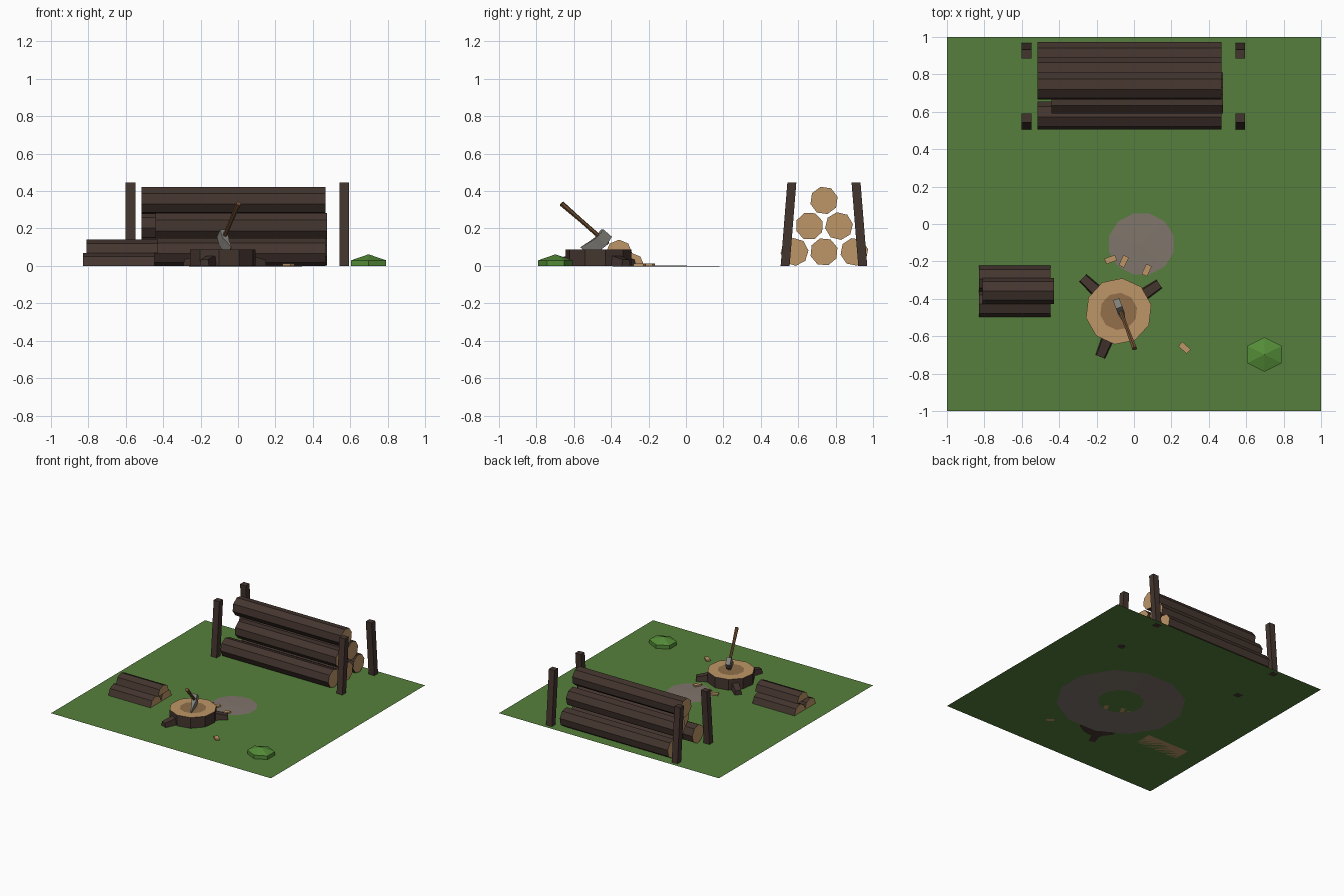
import bpy, bmesh, math
from mathutils import Vector, Matrix

if "Cube" in bpy.data.objects:
    bpy.data.objects.remove(bpy.data.objects["Cube"])


def material(name, r, g, b):
    m = bpy.data.materials.new(name)
    m.diffuse_color = [((c / 255 + 0.055) / 1.055) ** 2.4 for c in (r, g, b)] + [1]
    m.use_nodes = True
    m.node_tree.nodes["Principled BSDF"].inputs["Base Color"].default_value = m.diffuse_color
    return m


GRASS = material("grass green", 86, 127, 60)
BUSH = material("bush green", 84, 140, 56)
BARK = material("bark brown", 68, 53, 47)
WOOD = material("cut wood tan", 190, 150, 103)
WORN = material("worn wood", 146, 112, 74)
DIRT = material("dirt grey", 128, 117, 108)
STEEL = material("steel grey", 128, 126, 120)
HANDLE = material("handle brown", 116, 82, 52)


def finish(name, bm, *mats):
    bmesh.ops.recalc_face_normals(bm, faces=bm.faces)
    me = bpy.data.meshes.new(name)
    bm.to_mesh(me)
    bm.free()
    for m in mats:
        me.materials.append(m)
    ob = bpy.data.objects.new(name, me)
    bpy.context.collection.objects.link(ob)
    return ob


def loft(name, rings, mats, rule=None, caps=True):
    """Skin matching rings of points; rule(face) picks the material slot."""
    bm = bmesh.new()
    loops = [[bm.verts.new(p) for p in ring] for ring in rings]
    n = len(loops[0])
    for a, b in zip(loops, loops[1:]):
        for i in range(n):
            j = (i + 1) % n
            bm.faces.new((a[i], a[j], b[j], b[i]))
    if caps:
        bm.faces.new(loops[0])
        bm.faces.new(loops[-1])
    bm.normal_update()
    if rule:
        for f in bm.faces:
            f.material_index = rule(f)
    return finish(name, bm, *mats)


def circle(cx, cy, z, rx, ry, n, turn=0.0):
    return [(cx + rx * math.cos(turn + 2 * math.pi * i / n),
             cy + ry * math.sin(turn + 2 * math.pi * i / n), z) for i in range(n)]


def rect(x0, x1, y0, y1, z):
    return [(x0, y0, z), (x1, y0, z), (x1, y1, z), (x0, y1, z)]


def cone_top(name, rings, apex, mat):
    """Open stack of rings closed by a fan at the apex."""
    bm = bmesh.new()
    loops = [[bm.verts.new(p) for p in r] for r in rings]
    tip = bm.verts.new(apex)
    n = len(loops[0])
    for i in range(n):
        j = (i + 1) % n
        for a, b in zip(loops, loops[1:]):
            bm.faces.new((a[i], a[j], b[j], b[i]))
        bm.faces.new((loops[-1][i], loops[-1][j], tip))
    return finish(name, bm, mat)


# Ground and low dirt mound that dips under the grass at its rim
bm = bmesh.new()
bm.faces.new([bm.verts.new(p) for p in rect(-1, 1, -1, 1, 0)])
finish("ground", bm, GRASS)
cone_top("dirt_patch", [circle(0.04, -0.107, -0.0045, 0.5, 0.47, 12, math.pi / 12)],
         (0.04, -0.107, 0.0025), DIRT)

# Stacked round logs: y, z, left end, right end, turn
LOGS = [(0.580, 0.075, -0.515, 0.467, 0.1), (0.738, 0.075, -0.44, 0.477, 0.3),
        (0.900, 0.075, -0.515, 0.467, 0.2), (0.660, 0.213, -0.44, 0.477, 0.35),
        (0.818, 0.213, -0.515, 0.467, 0.15), (0.738, 0.350, -0.515, 0.467, 0.25)]
for y, z, x0, x1, turn in LOGS:
    rings = [[(x, p[0], p[1]) for p in circle(y, z, 0, 0.075, 0.075, 8, turn)]
             for x in (x0, x1)]
    loft("stacked_log", rings, (BARK, WOOD), lambda f: int(len(f.verts) == 8))

# Leaning rack posts
for x in (-0.575, 0.568):
    for y, lean in ((0.53, 0.036), (0.945, -0.036)):
        rings = [rect(x - 0.026, x + 0.026, y + d - 0.024, y + d + 0.024, z)
                 for d, z in ((0, -0.001), (lean, 0.447))]
        loft("rack_post", rings, (BARK,))

# Split half logs, flat side down
for y, z, x0, x1 in ((-0.293, 0, -0.83, -0.447), (-0.428, 0, -0.83, -0.447),
                     (-0.358, 0.07, -0.81, -0.427)):
    arc = [(y + 0.07 * math.cos(i * math.pi / 4), z + 0.07 * math.sin(i * math.pi / 4))
           for i in range(5)]
    loft("split_log", [[(x, a, b) for a, b in arc] for x in (x0, x1)], (BARK, WOOD),
         lambda f: int(len(f.verts) == 5 or abs(f.normal.z) > 0.99))

# Chopping stump with a tan top and a worn middle
SX, SY = -0.082, -0.467
rings = [circle(SX, SY, z, r, r, 10, 0.2)
         for z, r in ((0, 0.178), (0.088, 0.178), (0.088, 0.1))]
loft("stump", rings, (BARK, WOOD, WORN),
     lambda f: 0 if f.calc_center_median().z < 0.08 else 2 if len(f.verts) > 4 else 1)

# Roots sloping away from the stump
for deg in (137, 34, 248):
    d = Vector((math.cos(math.radians(deg)), math.sin(math.radians(deg)), 0))
    s = Vector((-d.y, d.x, 0))
    rings = []
    for r, w, h in ((0.13, 0.034, 0.062), (0.262, 0.027, 0.034)):
        c = Vector((SX, SY, 0)) + d * r
        rings.append([c - s * w, c + s * w, c + s * w * 0.8 + Vector((0, 0, h)),
                      c - s * w * 0.8 + Vector((0, 0, h))])
    loft("root", rings, (BARK,))


# Axe: u runs up the handle, v runs toward the blade edge, t is thickness
def axe(u, v, t):
    y = -0.45 - 0.753 * u - 0.658 * v
    z = 0.14 + 0.658 * u - 0.753 * v
    return (-0.078 - 0.375 * (y + 0.45) + 0.936 * t, y + 0.35 * t, z)


HEAD = [(-0.043, 0.034, -0.026, 0.018), (0.012, 0.032, -0.034, 0.018),
        (0.04, 0.039, -0.03, 0.011), (0.106, 0.06, -0.055, 0.002)]
loft("axe_head", [[axe(a, v, t), axe(b, v, t), axe(b, v, -t), axe(a, v, -t)]
                  for v, a, b, t in HEAD], (STEEL,))
loft("axe_handle", [[axe(u, -0.004 + w * math.cos(k * math.pi / 3),
                         w * math.sin(k * math.pi / 3)) for k in range(6)]
                    for u, w in ((-0.038, 0.011), (0.15, 0.011), (0.29, 0.014))], (HANDLE,))

# Wood chips
for x, y, deg in ((-0.125, -0.19, 20), (-0.055, -0.2, 65), (0.068, -0.247, 65),
                  (0.27, -0.662, -42)):
    chip = loft("wood_chip", [rect(-0.03, 0.03, -0.016, 0.016, z) for z in (0, 0.012)], (WOOD,))
    chip.matrix_world = Matrix.Translation((x, y, 0)) @ Matrix.Rotation(math.radians(deg), 4, 'Z')

# Low bush
cone_top("bush", [circle(0.698, -0.698, z, 0.107, 0.092, 6, math.pi / 6) for z in (0, 0.03)],
         (0.698, -0.698, 0.062), BUSH)
